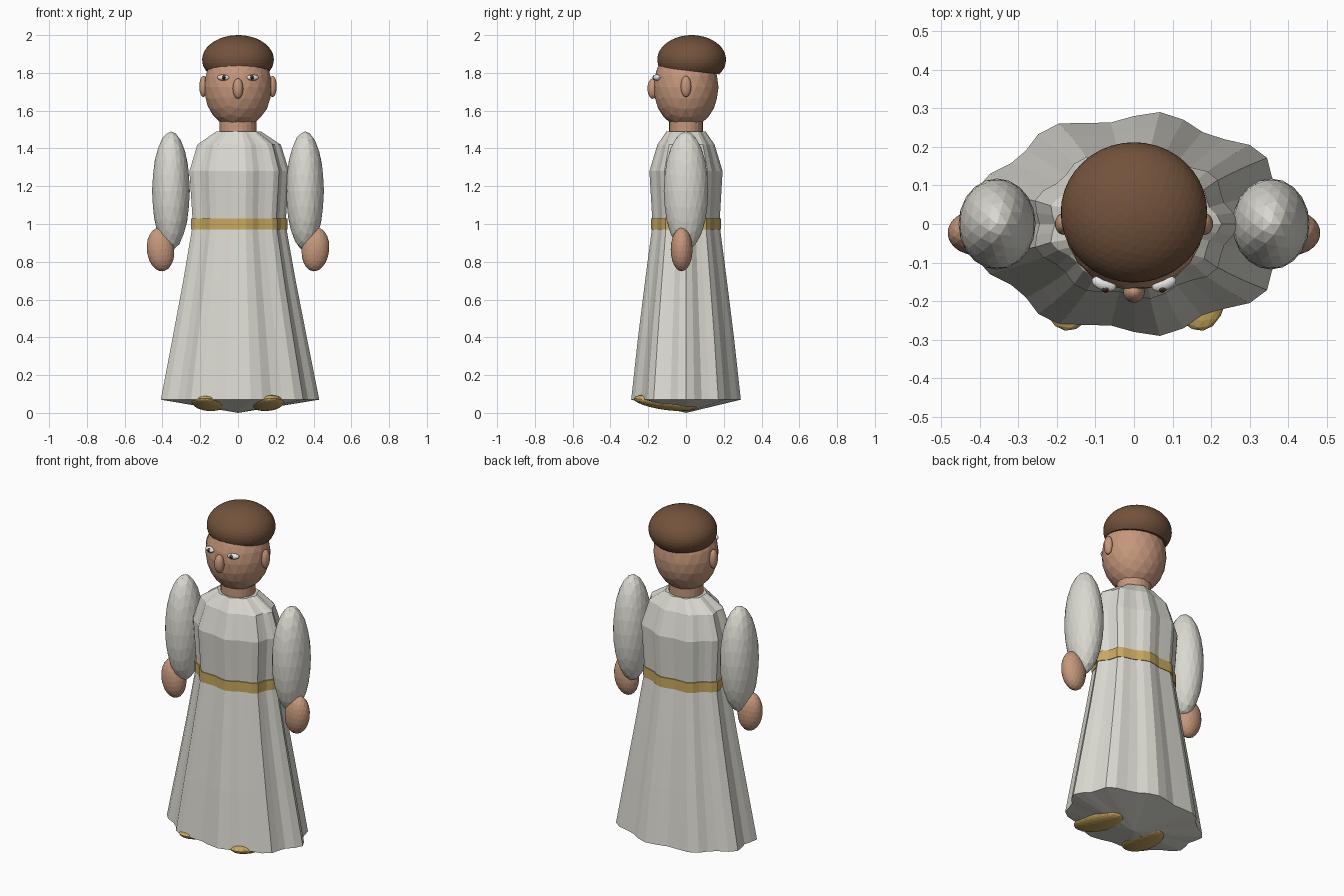
import bpy, bmesh
from math import cos, sin, pi, radians
from mathutils import Matrix, Vector, Euler

cube = bpy.data.objects.get("Cube")
if cube:
    bpy.data.objects.remove(cube)


def material(name, r, g, b):
    m = bpy.data.materials.new(name)
    m.use_nodes = True
    m.diffuse_color = (r, g, b, 1)
    m.node_tree.nodes["Principled BSDF"].inputs["Base Color"].default_value = (r, g, b, 1)
    return m


CLOTH = material("pale cloth", 0.70, 0.69, 0.63)
SKIN = material("skin", 0.56, 0.31, 0.20)
HAIR = material("brown hair", 0.17, 0.085, 0.045)
GOLD = material("gold", 0.58, 0.39, 0.12)
WHITE = material("eye white", 0.85, 0.85, 0.85)
IRIS = material("brown iris", 0.12, 0.05, 0.025)
PUPIL = material("black pupil", 0.01, 0.01, 0.01)


def finish(bm, name, mat):
    bmesh.ops.recalc_face_normals(bm, faces=bm.faces[:])
    mesh = bpy.data.meshes.new(name)
    bm.to_mesh(mesh)
    bm.free()
    mesh.materials.append(mat)
    ob = bpy.data.objects.new(name, mesh)
    bpy.context.collection.objects.link(ob)
    return ob


def ellipsoid(name, centre, radii, mat, turn=(0, 0, 0), detail=3, cut=None):
    """Faceted ellipsoid, optionally sliced by a plane (point, normal)."""
    bm = bmesh.new()
    place = Matrix.LocRotScale(Vector(centre), Euler([radians(a) for a in turn]), Vector(radii))
    bmesh.ops.create_icosphere(bm, subdivisions=detail, radius=1, matrix=place)
    if cut:
        bmesh.ops.bisect_plane(bm, geom=bm.verts[:] + bm.edges[:] + bm.faces[:],
                               plane_co=cut[0], plane_no=cut[1], clear_inner=True)
        bmesh.ops.holes_fill(bm, edges=[e for e in bm.edges if e.is_boundary], sides=0)
    return finish(bm, name, mat)


def pair(name, centre, radii, mat, turn=(0, 0, 0), detail=3):
    """The same ellipsoid on both sides of the body."""
    for side, s in (("left", 1), ("right", -1)):
        ellipsoid(f"{side}_{name}", (s * centre[0], centre[1], centre[2]), radii, mat,
                  (turn[0], s * turn[1], s * turn[2]), detail)


def pleated(name, sections, mat, folds=0.05, low_point=None, count=40):
    """Loft of pleated oval rings, given as (z, x radius, y radius)."""
    bm = bmesh.new()
    rings = []
    for z, rx, ry in sections:
        ring = []
        for i in range(count):
            a = 2 * pi * i / count
            k = 1 + folds * cos(9 * a)
            ring.append(bm.verts.new((rx * k * cos(a), ry * k * sin(a), z)))
        rings.append(ring)
    for low, high in zip(rings, rings[1:]):
        for i in range(count):
            j = (i + 1) % count
            bm.faces.new((low[i], low[j], high[j], high[i]))
    bm.faces.new(rings[-1])
    if low_point is None:
        bm.faces.new(rings[0])
    else:
        tip = bm.verts.new((0, 0, low_point))
        for i in range(count):
            bm.faces.new((tip, rings[0][i], rings[0][(i + 1) % count]))
    return finish(bm, name, mat)


# Clothing
pleated("robe", [(0.07, 0.41, 0.28), (0.40, 0.347, 0.245), (0.70, 0.291, 0.209),
                 (1.00, 0.240, 0.171), (1.28, 0.258, 0.187), (1.42, 0.216, 0.146),
                 (1.49, 0.115, 0.10)], CLOTH, low_point=0.0)
pleated("belt", [(0.97, 0.250, 0.178), (1.03, 0.250, 0.178)], GOLD)
pair("sleeve", (0.355, 0, 1.175), (0.1, 0.118, 0.315), CLOTH)
pair("shoe", (0.155, -0.11, 0.053), (0.088, 0.17, 0.037), GOLD, turn=(-8, 0, 8))

# Body
pair("hand", (0.41, -0.023, 0.865), (0.073, 0.058, 0.116), SKIN, turn=(0, 6, 0))
pleated("neck", [(1.42, 0.097, 0.09), (1.56, 0.097, 0.09)], SKIN, folds=0, count=24)

# Head
ellipsoid("head", (0, 0, 1.725), (0.18, 0.172, 0.22), SKIN)
ellipsoid("hair", (0, 0.03, 1.87), (0.19, 0.182, 0.13), HAIR, detail=4,
          cut=((0, 0.03, 1.81), (0, 0.12, 1)))
pair("ear", (0.183, 0, 1.728), (0.022, 0.028, 0.056), SKIN)
ellipsoid("nose", (0, -0.176, 1.717), (0.028, 0.028, 0.054), SKIN)
pair("eye_white", (0.078, -0.155, 1.775), (0.033, 0.018, 0.016), WHITE, turn=(0, 0, 20))
pair("iris", (0.073, -0.167, 1.775), (0.014, 0.009, 0.014), IRIS)
pair("pupil", (0.073, -0.173, 1.775), (0.007, 0.005, 0.007), PUPIL, detail=2)
